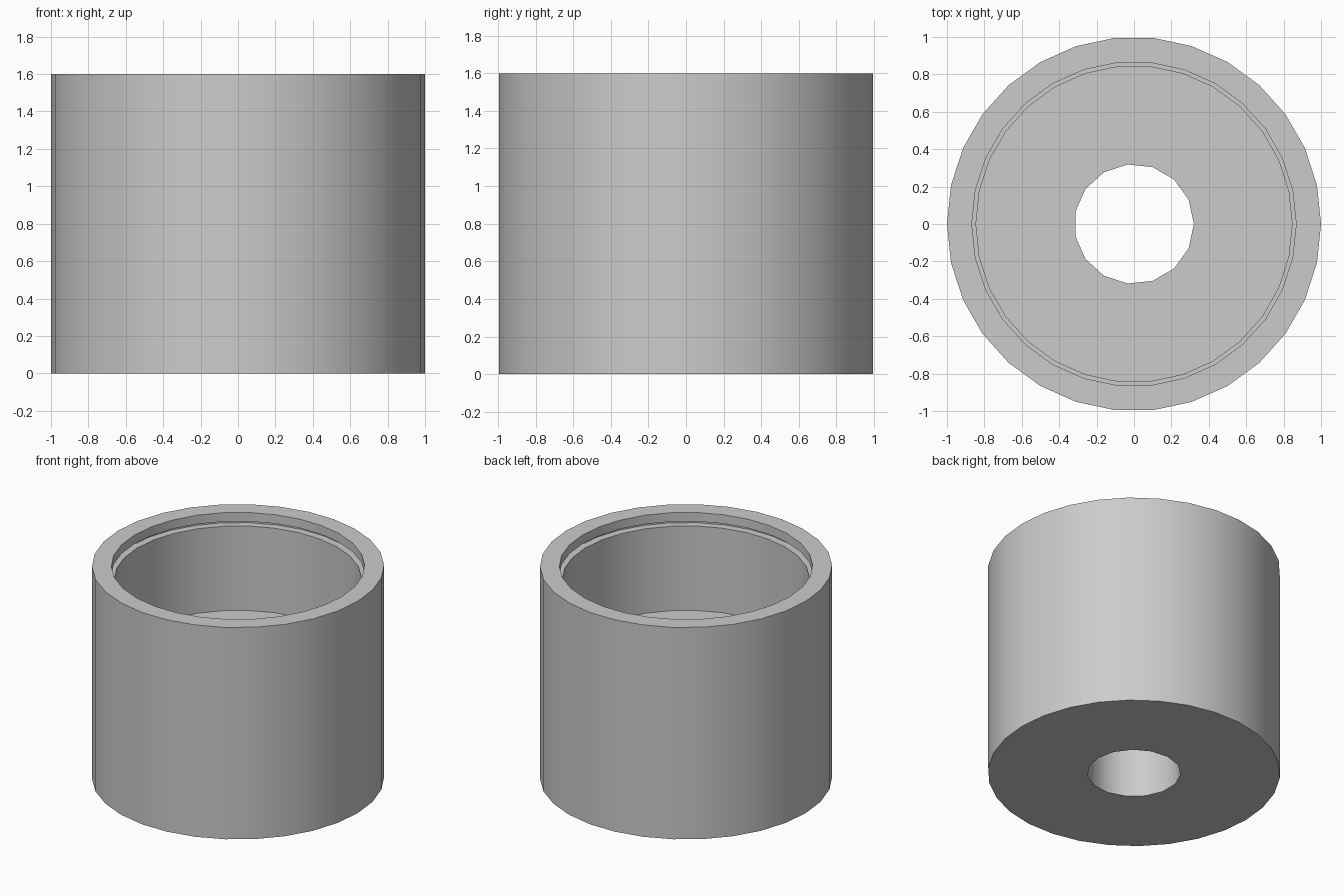
import bpy, bmesh, math

cube = bpy.data.objects.get("Cube")
if cube:
    bpy.data.objects.remove(cube, do_unlink=True)

SIDES = 30
HEIGHT = 1.6
FLOOR = 0.87       # height of the pocket floor
BORE = 0.32        # radius of the through hole

mat = bpy.data.materials.new("plain grey")
mat.use_nodes = True
grey = (0.6, 0.6, 0.6, 1)
mat.diffuse_color = grey
mat.node_tree.nodes["Principled BSDF"].inputs["Base Color"].default_value = grey

bm = bmesh.new()


def ring(radius, z, sides):
    step = math.tau / sides
    return [bm.verts.new((radius * math.cos(i * step), radius * math.sin(i * step), z))
            for i in range(sides)]


def bridge(a, b):
    """Join two loops; the second may have half as many sides."""
    n, ratio = len(b), len(a) // len(b)
    for i in range(n):
        arc = [a[(i * ratio + k) % len(a)] for k in range(ratio + 1)]
        bm.faces.new(arc + [b[(i + 1) % n], b[i]])


# Outer wall, rim, mouth, retaining groove and pocket wall
profile = [(1, 0), (1, HEIGHT), (0.867, HEIGHT), (0.867, 1.533),
           (0.9, 1.533), (0.9, 1.508), (0.845, 1.508), (0.845, FLOOR)]
loops = [ring(r, z, SIDES) for r, z in profile]

# Coarser bore through the floor
loops += [ring(BORE, FLOOR, SIDES // 2), ring(BORE, 0, SIDES // 2)]
for a, b in zip(loops, loops[1:]):
    bridge(a, b)

# Underside
bridge(loops[0], loops[-1])
bmesh.ops.recalc_face_normals(bm, faces=bm.faces)

mesh = bpy.data.meshes.new("bored_cylinder_housing")
bm.to_mesh(mesh)
bm.free()
mesh.materials.append(mat)
housing = bpy.data.objects.new("bored_cylinder_housing", mesh)
bpy.context.collection.objects.link(housing)

# Smooth round walls with crisp rims
bpy.ops.object.select_all(action='DESELECT')
housing.select_set(True)
bpy.context.view_layer.objects.active = housing
bpy.ops.object.shade_smooth_by_angle(angle=math.radians(35))
